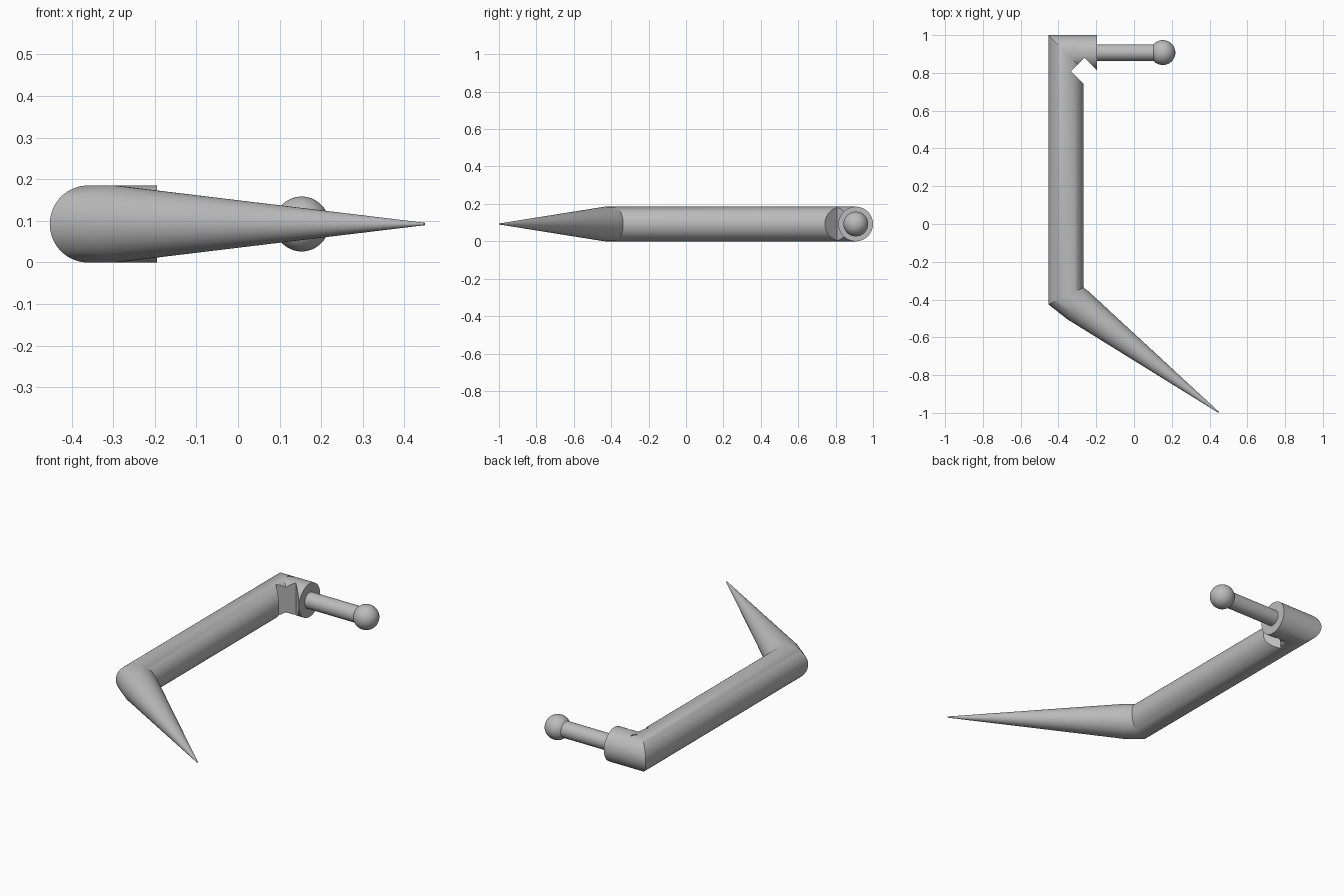
import bpy, bmesh, math
from mathutils import Vector

if "Cube" in bpy.data.objects:
    bpy.data.objects.remove(bpy.data.objects["Cube"])

R = 0.0925          # main tube radius, also its centre height
SIDES = 64

grey = bpy.data.materials.new("mid grey")
grey.use_nodes = True
grey.diffuse_color = (0.5, 0.5, 0.5, 1)
grey.node_tree.nodes["Principled BSDF"].inputs["Base Color"].default_value = (0.5, 0.5, 0.5, 1)


def smooth(obj):
    bpy.ops.object.select_all(action='DESELECT')
    obj.select_set(True)
    bpy.context.view_layer.objects.active = obj
    bpy.ops.object.shade_smooth_by_angle(angle=math.radians(30))


def mitred_tube(name, path, radii):
    """Sweep a circle along a flat path, with mitred corners and capped ends."""
    pts = [Vector((x, y, R)) for x, y in path]
    dirs = [(b - a).normalized() for a, b in zip(pts, pts[1:])]
    bm = bmesh.new()
    rings = []
    for i, (p, r) in enumerate(zip(pts, radii)):
        d_in, d_out = dirs[max(i - 1, 0)], dirs[min(i, len(dirs) - 1)]
        normal = (d_in + d_out).normalized()
        side = normal.cross(Vector((0, 0, 1))) / normal.dot(d_in)
        angles = [2 * math.pi * k / SIDES for k in range(SIDES)]
        rings.append([bm.verts.new(p + side * r * math.cos(a) + Vector((0, 0, r * math.sin(a))))
                      for a in angles])
    for a, b in zip(rings, rings[1:]):
        for k in range(SIDES):
            n = (k + 1) % SIDES
            bm.faces.new((a[k], a[n], b[n], b[k]))
    bm.faces.new(rings[0])
    bm.faces.new(rings[-1])
    bmesh.ops.recalc_face_normals(bm, faces=bm.faces)
    mesh = bpy.data.meshes.new(name)
    bm.to_mesh(mesh)
    bm.free()
    obj = bpy.data.objects.new(name, mesh)
    bpy.context.collection.objects.link(obj)
    mesh.materials.append(grey)
    return obj


def cut_box(target, centre, size):
    """Cut a box turned 45 degrees out of the target."""
    bpy.ops.mesh.primitive_cube_add(size=1, location=centre, rotation=(0, 0, -math.pi / 4))
    cutter = bpy.context.object
    cutter.name = "notch_cutter"
    cutter.scale = size
    cutter.hide_render = True
    cutter.data.materials.append(grey)
    mod = target.modifiers.new("notch", 'BOOLEAN')
    mod.operation, mod.solver, mod.object = 'DIFFERENCE', 'EXACT', cutter
    bpy.context.view_layer.objects.active = target
    bpy.ops.object.modifier_apply(modifier=mod.name)
    bpy.data.objects.remove(cutter)


# Bent body: pointed spike, long shaft, short socket arm
body = mitred_tube("bent_body",
                   [(0.448, -0.997), (-0.295, -0.432), (-0.36, -0.381), (-0.36, 0.9075), (-0.195, 0.9075)],
                   [0.003, R, R, R, R])

# Square notch through the inner corner, and a small slit on top of the bend
cut_box(body, (-0.195, 0.742, R), (0.29, 0.102, 0.4))
cut_box(body, (-0.327, 0.923, 2 * R), (0.008, 0.03, 0.016))
smooth(body)

# Pin in the socket arm
bpy.ops.mesh.primitive_cylinder_add(vertices=48, radius=0.044, depth=0.38,
                                    location=(-0.04, 0.9075, R), rotation=(0, math.pi / 2, 0))
pin = bpy.context.object
pin.name = "pin"

# Ball on the end of the pin
bpy.ops.mesh.primitive_uv_sphere_add(segments=48, ring_count=24, radius=0.066,
                                     location=(0.153, 0.9075, R))
ball = bpy.context.object
ball.name = "ball_end"

for part in (pin, ball):
    part.data.materials.append(grey)
    smooth(part)
